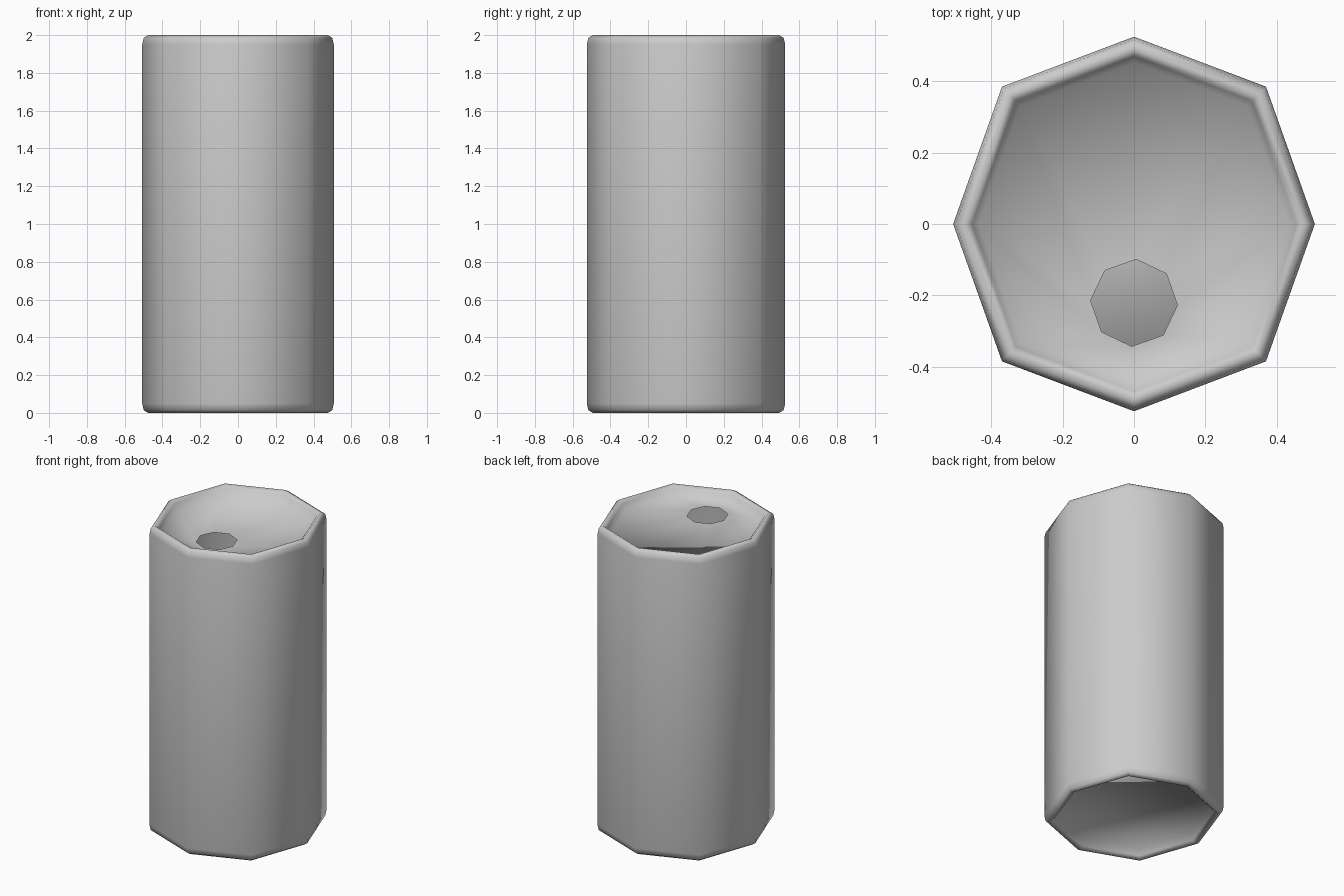
import bpy, bmesh, math

if "Cube" in bpy.data.objects:
    bpy.data.objects.remove(bpy.data.objects["Cube"])

# Octagonal cross-section of the can (slightly uneven)
OCT = [(0.507, 0), (0.37, 0.385), (0, 0.525), (-0.37, 0.385),
       (-0.507, 0), (-0.37, -0.385), (0, -0.525), (0.37, -0.385)]

# Rim profile: (scale of the section, distance in from the end)
RIM = [(0.86, 0.06), (0.895, 0.02), (0.94, 0.0), (0.985, 0.015), (1.0, 0.05)]

bm = bmesh.new()


def ring(points, z):
    return [bm.verts.new((x, y, z)) for x, y in points]


def section(scale, z):
    return ring([(x * scale, y * scale) for x, y in OCT], z)


def bridge(a, b):
    for i in range(8):
        j = (i + 1) % 8
        bm.faces.new((a[i], a[j], b[j], b[i]))


# Recessed base, body wall and rolled top rim
loops = [section(s, d) for s, d in RIM]
loops += [section(s, 2 - d) for s, d in reversed(RIM)]
bm.faces.new(list(reversed(loops[0])))
for a, b in zip(loops, loops[1:]):
    bridge(a, b)

# Lid with an open drinking hole near the front
hole = [(0.122 * math.cos(math.radians(45 * i - 3)),
         -0.221 + 0.122 * math.sin(math.radians(45 * i - 3))) for i in range(8)]
bridge(loops[-1], ring(hole, 1.94))

for f in bm.faces:
    f.smooth = True
mesh = bpy.data.meshes.new("drink_can")
bm.to_mesh(mesh)
bm.free()
can = bpy.data.objects.new("drink_can", mesh)
bpy.context.collection.objects.link(can)
